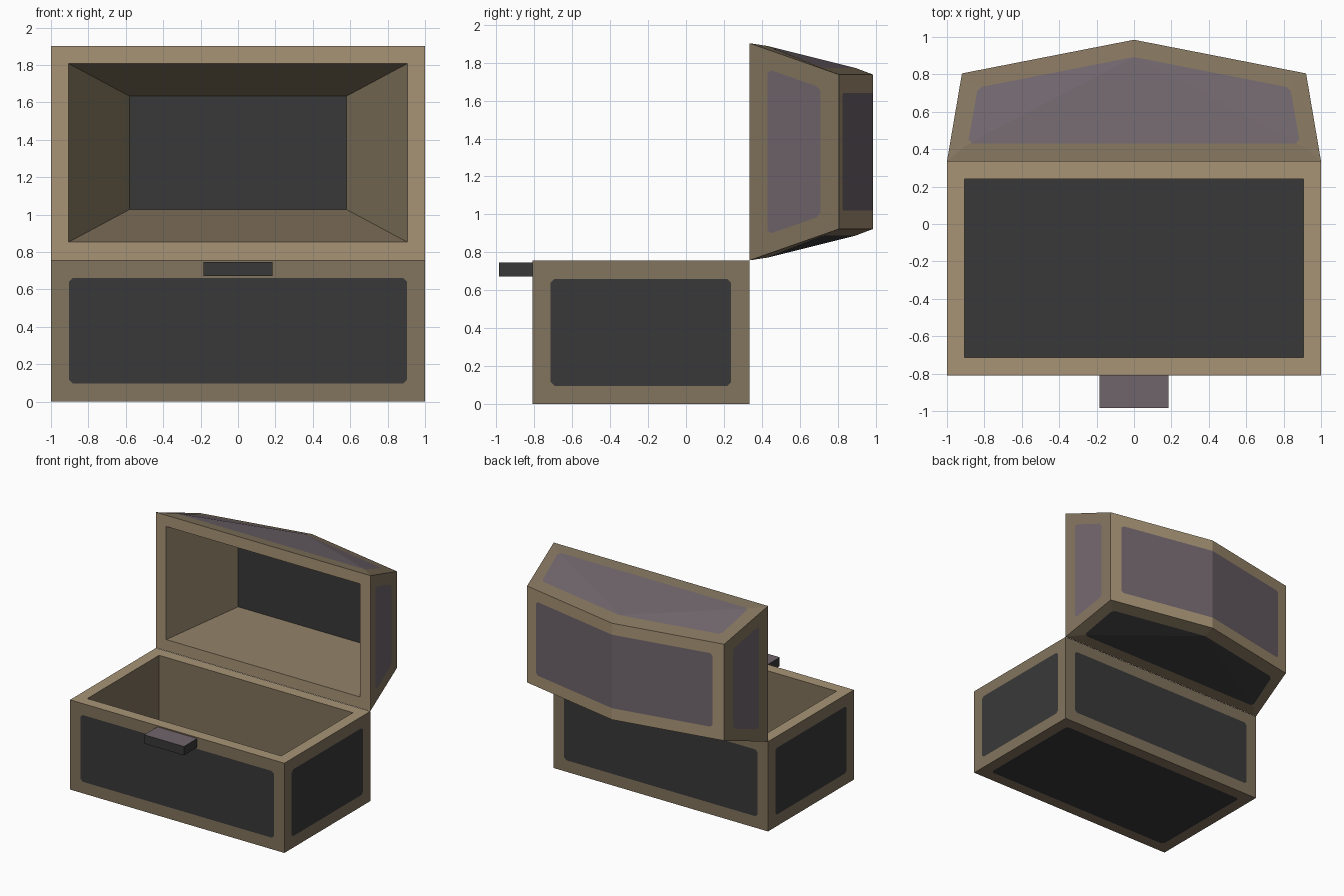
import bpy, bmesh
from mathutils import Vector

if "Cube" in bpy.data.objects:
    bpy.data.objects.remove(bpy.data.objects["Cube"])


def material(name, rgb):
    lin = [(c / 255 / 12.92) if c < 11 else ((c / 255 + 0.055) / 1.055) ** 2.4 for c in rgb]
    m = bpy.data.materials.new(name)
    m.diffuse_color = (*lin, 1)
    m.use_nodes = True
    m.node_tree.nodes["Principled BSDF"].inputs["Base Color"].default_value = m.diffuse_color
    return m


MATS = [material("brown_frame", (130, 115, 93)), material("light_brown_rim", (168, 148, 118)),
        material("charcoal_panel", (57, 57, 57)), material("mauve_panel", (112, 101, 108))]
FRAME, RIM, DARK, MAUVE = range(4)


def finish(bm, name):
    me = bpy.data.meshes.new(name)
    bm.to_mesh(me)
    bm.free()
    for m in MATS:
        me.materials.append(m)
    ob = bpy.data.objects.new(name, me)
    bpy.context.collection.objects.link(ob)
    return ob


def box(lo, hi):
    bm = bmesh.new()
    bmesh.ops.create_cube(bm, size=1)
    for v in bm.verts:
        v.co = Vector([lo[i] if v.co[i] < 0 else hi[i] for i in range(3)])
    return bm


def panel(bm, faces, frame, fill, inset=0.097):
    """Flush inset panel with clipped corners on a group of faces."""
    for f in faces:
        f.material_index = frame
    bmesh.ops.inset_region(bm, faces=faces, thickness=inset, use_boundary=True,
                           use_even_offset=True)
    for f in faces:
        f.material_index = fill
    corners = list({v for f in faces for v in f.verts if abs(v.co.x) > 0.01})
    bmesh.ops.bevel(bm, geom=corners, offset=0.02, segments=1, profile=0.5,
                    affect='VERTICES', material=frame)


def hollow(bm, face, place):
    """Rim around a face, then push the middle inward; place() moves the cavity floor."""
    face.material_index = RIM
    bmesh.ops.inset_region(bm, faces=[face], thickness=0.095, use_even_offset=True)
    face.material_index = FRAME
    floor = bmesh.ops.extrude_discrete_faces(bm, faces=[face])["faces"][0]
    for v in floor.verts:
        place(v.co)
    for e in floor.edges:
        for f in e.link_faces:
            f.material_index = FRAME
    floor.material_index = DARK


# chest body
bm = box((-1, -0.81, 0), (1, 0.335, 0.757))
bm.normal_update()
sides = list(bm.faces)
for f in sides:
    if f.normal.z > 0.5:
        hollow(bm, f, lambda co: setattr(co, "z", 0.1))
    else:
        panel(bm, [f], FRAME, DARK)
finish(bm, "chest_body")

# open lid: five-sided outline, taller at the rim than at the crown
ZC = 1.33
outline = [(-1, 0.335, 0.572), (-0.92, 0.805, 0.407), (0, 0.985, 0.407),
           (0.92, 0.805, 0.407), (1, 0.335, 0.572)]
bm = bmesh.new()
up = [bm.verts.new((x, y, ZC + h)) for x, y, h in outline]
dn = [bm.verts.new((x, y, ZC - h)) for x, y, h in outline]
walls = [bm.faces.new((dn[i], dn[(i + 1) % 5], up[(i + 1) % 5], up[i])) for i in range(5)]
caps = [[bm.faces.new([r[i] for i in t]) for t in ((0, 1, 2), (0, 2, 4), (2, 3, 4))]
        for r in (up, dn)]
bmesh.ops.recalc_face_normals(bm, faces=bm.faces[:])
bm.normal_update()


def lid_floor(co):
    co.x = 0.58 if co.x > 0 else -0.58
    co.y = 0.83
    co.z = ZC + (0.303 if co.z > ZC else -0.303)


panel(bm, [walls[0]], FRAME, MAUVE)
panel(bm, [walls[3]], FRAME, MAUVE)
panel(bm, walls[1:3], RIM, MAUVE)
panel(bm, caps[0], FRAME, MAUVE)
panel(bm, caps[1], FRAME, DARK)
hollow(bm, walls[4], lid_floor)
finish(bm, "open_lid")

# latch
bm = box((-0.185, -0.985, 0.672), (0.185, -0.80, 0.747))
bm.normal_update()
for f in bm.faces:
    f.material_index = MAUVE if f.normal.z > 0.5 else DARK
finish(bm, "latch")
